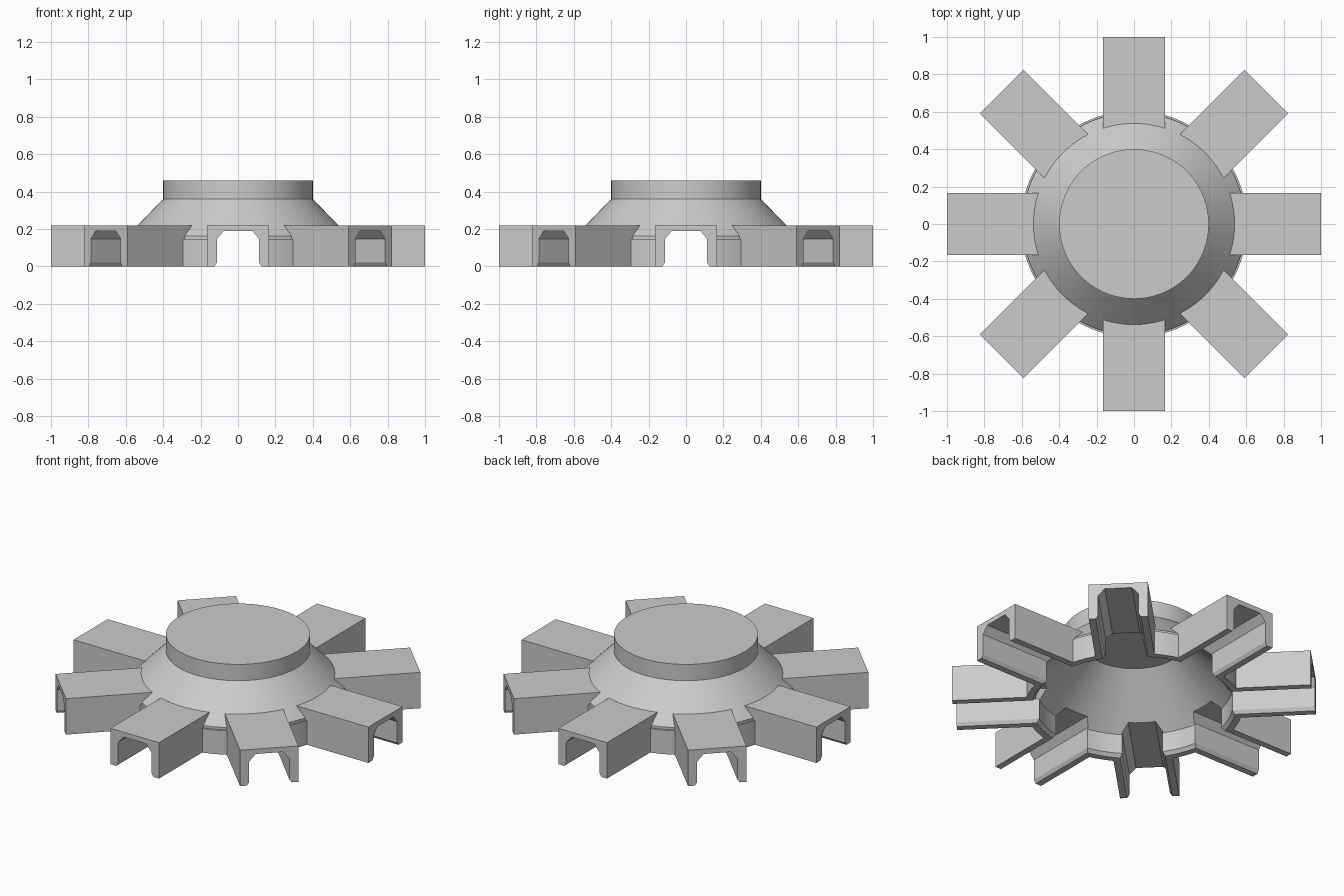
import bpy, bmesh, math
from mathutils import Matrix

ARMS = 8
SEGMENTS = 96

cube = bpy.data.objects.get("Cube")
if cube:
    bpy.data.objects.remove(cube, do_unlink=True)

grey = bpy.data.materials.new("light_grey")
grey.use_nodes = True
grey.diffuse_color = (0.6, 0.6, 0.6, 1)
grey.node_tree.nodes["Principled BSDF"].inputs["Base Color"].default_value = (0.6, 0.6, 0.6, 1)


def to_object(name, bm):
    bmesh.ops.recalc_face_normals(bm, faces=bm.faces)
    mesh = bpy.data.meshes.new(name)
    bm.to_mesh(mesh)
    bm.free()
    mesh.materials.append(grey)
    obj = bpy.data.objects.new(name, mesh)
    bpy.context.collection.objects.link(obj)
    return obj


def turned(name, profile):
    """Solid of revolution from (radius, z) points, closed with flat caps."""
    bm = bmesh.new()
    rings = []
    for r, z in profile:
        rings.append([bm.verts.new((r * math.cos(a), r * math.sin(a), z))
                      for a in (math.tau * i / SEGMENTS for i in range(SEGMENTS))])
    for low, high in zip(rings, rings[1:]):
        for i in range(SEGMENTS):
            j = (i + 1) % SEGMENTS
            bm.faces.new((low[i], low[j], high[j], high[i]))
    bm.faces.new(rings[0][::-1])
    bm.faces.new(rings[-1])
    return to_object(name, bm)


def radial_prisms(name, half_profile, start, end):
    """Mirrored (y, z) section extruded outward and repeated around the hub."""
    section = half_profile + [(-y, z) for y, z in reversed(half_profile)]
    bm = bmesh.new()
    for k in range(ARMS):
        turn = Matrix.Rotation(math.tau * k / ARMS, 3, "Z")
        inner = [bm.verts.new(turn @ Matrix.Identity(3).col[0] * 0) for _ in section]
        outer = [bm.verts.new((0, 0, 0)) for _ in section]
        for ring, x in ((inner, start), (outer, end)):
            for v, (y, z) in zip(ring, section):
                v.co = (x, y, z)
                v.co = turn @ v.co
        bm.faces.new(inner[::-1])
        bm.faces.new(outer)
        for i in range(len(section)):
            j = (i + 1) % len(section)
            bm.faces.new((inner[i], inner[j], outer[j], outer[i]))
    return to_object(name, bm)


def combine(target, other, operation):
    mod = target.modifiers.new(operation.lower(), "BOOLEAN")
    mod.operation = operation
    mod.solver = "EXACT"
    mod.object = other
    bpy.context.view_layer.objects.active = target
    bpy.ops.object.modifier_apply(modifier=mod.name)
    bpy.data.objects.remove(other, do_unlink=True)


# Hub: skirt with a small ledge, sloping shoulder and round cap
hub = turned("hub_with_arms", [(0.605, 0), (0.605, 0.147), (0.595, 0.147), (0.595, 0.162),
                               (0.4, 0.36), (0.4, 0.46)])

# Eight straight arms
arms = radial_prisms("arms", [(0.165, 0), (0.165, 0.22)], 0.45, 1.0)
combine(hub, arms, "UNION")

# Hollow underside with a chamfered lower lip
cavity = turned("cavity_cutter", [(0.585, -0.02), (0.55, 0.02), (0.55, 0.14), (0.28, 0.41)])
combine(hub, cavity, "DIFFERENCE")

# Channel under every arm, chamfered at the top and at the feet
channels = radial_prisms("channel_cutter", [(0.139, -0.02), (0.113, 0.02), (0.113, 0.147),
                                            (0.076, 0.19)], 0.4, 1.1)
combine(hub, channels, "DIFFERENCE")

# Smooth round surfaces, crisp edges
bpy.ops.object.select_all(action="DESELECT")
hub.select_set(True)
bpy.context.view_layer.objects.active = hub
bpy.ops.object.shade_smooth_by_angle(angle=math.radians(25))
